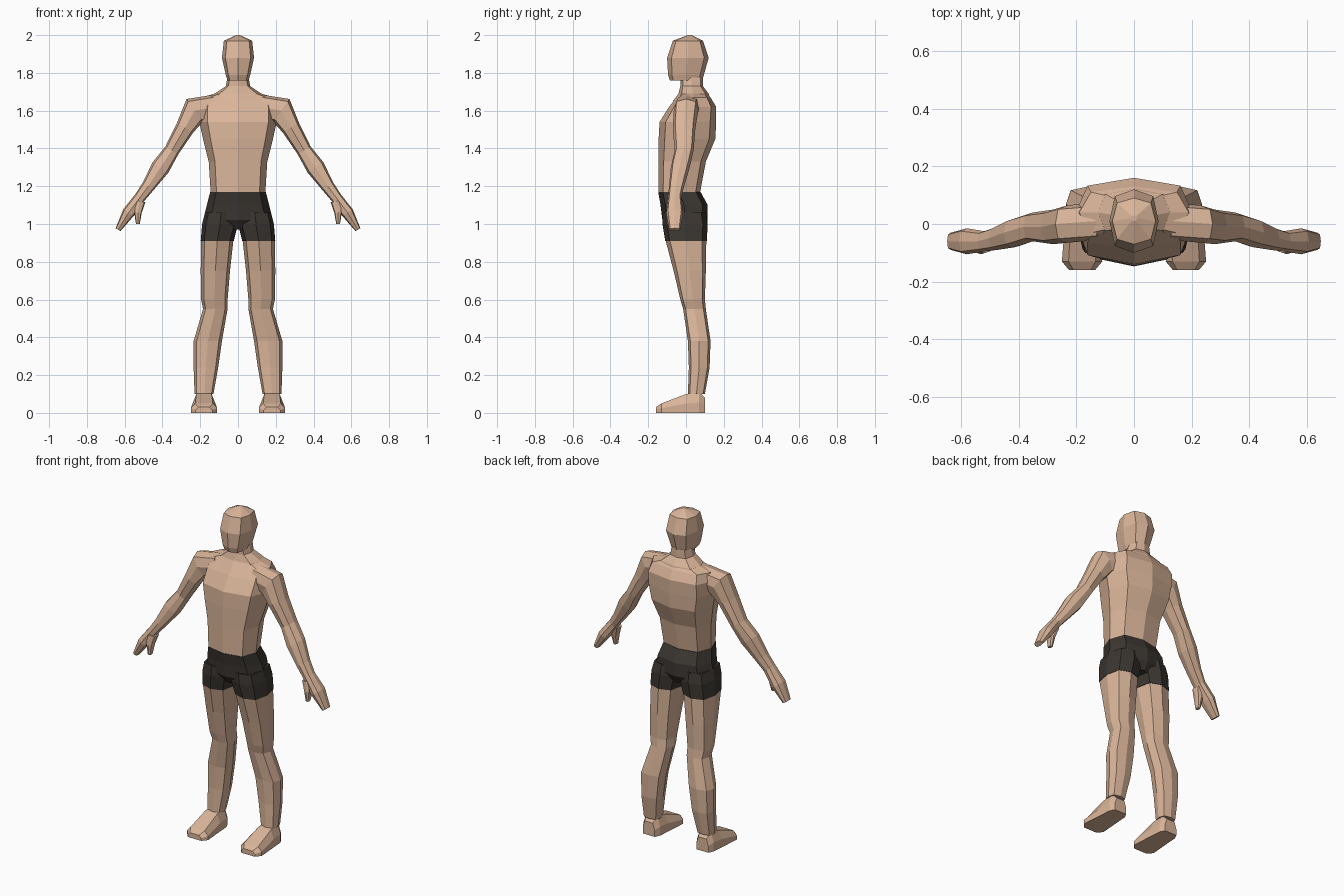
import bpy
import bmesh
from math import atan2, copysign, cos, pi, sin

SIDES = 8

if "Cube" in bpy.data.objects:
    bpy.data.objects.remove(bpy.data.objects["Cube"])


def make_material(name, red, green, blue):
    color = (red, green, blue, 1)
    material = bpy.data.materials.new(name)
    material.use_nodes = True
    material.diffuse_color = color
    shader = material.node_tree.nodes["Principled BSDF"]
    shader.inputs["Base Color"].default_value = color
    return material


skin = make_material("skin", red=.7, green=.46, blue=.32)
cloth = make_material("dark cloth", red=.045, green=.038, blue=.032)


def boxy(value):
    """Push a circle coordinate outwards, so sections are squarer than round."""
    return copysign(abs(value) ** .7, value) if abs(value) > .01 else 0


def ring(wide, deep, z, x=0, y=0, lean=0):
    """Squared octagon around a centre; lean tips its width up from level."""
    points = []
    for step in range(SIDES):
        angle = 2 * pi * step / SIDES
        across = boxy(sin(angle)) * wide / 2
        along = -boxy(cos(angle)) * deep / 2
        points.append((x + across * cos(lean), y + along, z + across * sin(lean)))
    return points


def joint(x, y, z, size, deep=None):
    return dict(x=x, y=y, z=z, wide=size, deep=deep or size)


def limb(joints):
    """Rings square to the path through a chain of joints."""
    rings = []
    for index, place in enumerate(joints):
        before = joints[max(index - 1, 0)]
        after = joints[min(index + 1, len(joints) - 1)]
        lean = atan2(after["x"] - before["x"], before["z"] - after["z"])
        rings.append(ring(lean=lean, **place))
    return rings


def sole_section(y, x, wide, top):
    """Upright slice of a foot: flat sole, sloping shoulders, narrow top."""
    low, high = wide / 2, wide / 3
    return [(x - low, y, 0), (x + low, y, 0), (x + low, y, top / 2),
            (x + high, y, top), (x - high, y, top), (x - low, y, top / 2)]


def loft(name, rings, material):
    """Skin a list of rings and close both ends."""
    bm = bmesh.new()
    loops = [[bm.verts.new(point) for point in points] for points in rings]
    for lower, upper in zip(loops, loops[1:]):
        for i in range(len(lower)):
            bm.faces.new((lower[i - 1], lower[i], upper[i], upper[i - 1]))
    bm.faces.new(loops[0])
    bm.faces.new(loops[-1])
    bmesh.ops.recalc_face_normals(bm, faces=bm.faces)
    mesh = bpy.data.meshes.new(name)
    bm.to_mesh(mesh)
    bm.free()
    mesh.materials.append(material)
    part = bpy.data.objects.new(name, mesh)
    bpy.context.collection.objects.link(part)


def pair(name, rings, material):
    """The same loft on both sides of the body."""
    for side, sign in (("left", 1), ("right", -1)):
        mirrored = [[(sign * x, y, z) for x, y, z in points] for points in rings]
        loft(side + "_" + name, mirrored, material)


# Head with a flat underside and a low peaked crown
loft("head", [
    ring(z=1.76, wide=.11, deep=.17),
    ring(z=1.79, wide=.13, deep=.19),
    ring(z=1.88, wide=.17, deep=.22, y=.01),
    ring(z=1.97, wide=.15, deep=.16, y=.01),
    ring(z=2, wide=.02, deep=.02, y=.02),
], skin)

# Neck flaring into the upper shoulders
loft("neck", [
    ring(z=1.78, wide=.11, deep=.12, y=.03),
    ring(z=1.73, wide=.13, deep=.12, y=.03),
    ring(z=1.69, wide=.25, deep=.16, y=.04),
    ring(z=1.65, wide=.3, deep=.2, y=.03),
], skin)

# Torso from collar to waist
loft("torso", [
    ring(z=1.69, wide=.25, deep=.15, y=.04),
    ring(z=1.67, wide=.38, deep=.18, y=.04),
    ring(z=1.62, wide=.41, deep=.25, y=.035),
    ring(z=1.54, wide=.41, deep=.3, y=.01),
    ring(z=1.45, wide=.37, deep=.3, y=.005),
    ring(z=1.33, wide=.31, deep=.25, y=-.02),
    ring(z=1.17, wide=.29, deep=.22, y=-.035),
], skin)

# Shorts
loft("shorts_hips", [
    ring(z=1.17, wide=.294, deep=.224, y=-.035),
    ring(z=1.1, wide=.33, deep=.25, y=-.01),
    ring(z=1.02, wide=.37, deep=.24, y=-.005),
    ring(z=.97, wide=.16, deep=.18),
], cloth)
pair("shorts_leg", [
    ring(z=1.06, x=.09, wide=.17, deep=.23, y=-.01),
    ring(z=1, x=.095, wide=.19, deep=.24, y=-.005),
    ring(z=.91, x=.11, wide=.175, deep=.22),
], cloth)

# Legs
pair("leg", [
    ring(z=.91, x=.11, wide=.17, deep=.215),
    ring(z=.75, x=.12, wide=.155, deep=.17, y=.02),
    ring(z=.6, x=.125, wide=.14, deep=.13, y=.035),
    ring(z=.55, x=.12, wide=.13, deep=.12, y=.045),
    ring(z=.38, x=.16, wide=.15, deep=.12, y=.07),
    ring(z=.24, x=.17, wide=.13, deep=.11, y=.07),
    ring(z=.1, x=.18, wide=.1, deep=.09, y=.055),
], skin)

# Feet, from heel to toe
pair("foot", [
    sole_section(y=.1, x=.18, wide=.08, top=.08),
    sole_section(y=.07, x=.18, wide=.11, top=.11),
    sole_section(y=0, x=.18, wide=.12, top=.1),
    sole_section(y=-.13, x=.18, wide=.14, top=.05),
    sole_section(y=-.16, x=.18, wide=.09, top=.03),
], skin)

# Arms, ending in mitten hands
pair("arm", limb([
    joint(x=.12, y=.01, z=1.62, size=.13),
    joint(x=.23, y=0, z=1.6, size=.15, deep=.13),
    joint(x=.28, y=-.01, z=1.51, size=.1, deep=.12),
    joint(x=.35, y=-.01, z=1.39, size=.08, deep=.1),
    joint(x=.41, y=-.03, z=1.3, size=.1),
    joint(x=.475, y=-.05, z=1.2, size=.07, deep=.08),
    joint(x=.52, y=-.06, z=1.14, size=.06, deep=.07),
    joint(x=.58, y=-.06, z=1.06, size=.065, deep=.09),
    joint(x=.635, y=-.06, z=.97, size=.03, deep=.06),
]), skin)
pair("thumb", limb([
    joint(x=.52, y=-.07, z=1.12, size=.06),
    joint(x=.53, y=-.08, z=1.06, size=.04, deep=.05),
    joint(x=.53, y=-.085, z=1, size=.02, deep=.03),
]), skin)
